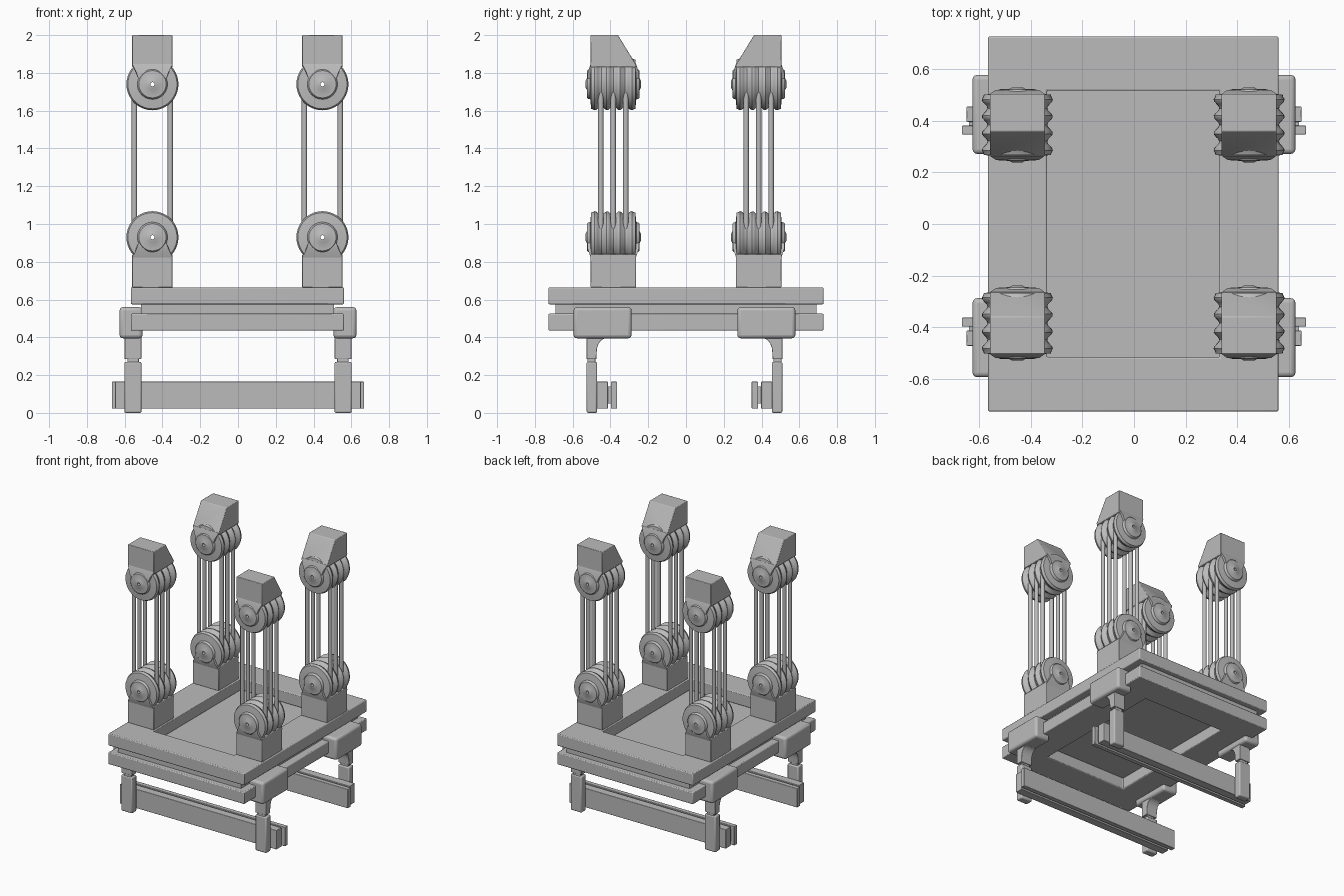
import bpy, bmesh, math

cube = bpy.data.objects.get("Cube")
if cube:
    bpy.data.objects.remove(cube, do_unlink=True)

grey = bpy.data.materials.new("plain_grey")
grey.use_nodes = True
colour = (0.5, 0.5, 0.5, 1)
grey.diffuse_color = colour
grey.node_tree.nodes["Principled BSDF"].inputs["Base Color"].default_value = colour
parts = []


def finish(name, bm, bevel=0, segments=2):
    bmesh.ops.recalc_face_normals(bm, faces=bm.faces)
    mesh = bpy.data.meshes.new(name)
    bm.to_mesh(mesh)
    bm.free()
    mesh.materials.append(grey)
    obj = bpy.data.objects.new(name, mesh)
    bpy.context.collection.objects.link(obj)
    if bevel:
        mod = obj.modifiers.new("rounded_edges", "BEVEL")
        mod.width, mod.segments = bevel, segments
    parts.append(obj)
    return obj


def loft(name, rings, bevel=0, segments=2, closed=False):
    """Skin matching rings of points, capping the ends unless closed."""
    bm = bmesh.new()
    rows = [[bm.verts.new(p) for p in ring] for ring in rings]
    n = len(rows[0])
    for i in range(len(rows) - (0 if closed else 1)):
        a, b = rows[i], rows[(i + 1) % len(rows)]
        for j in range(n):
            k = (j + 1) % n
            bm.faces.new((a[j], a[k], b[k], b[j]))
    if not closed:
        bm.faces.new(rows[0])
        bm.faces.new(rows[-1])
    return finish(name, bm, bevel, segments)


def rect(x0, x1, y0, y1, z):
    return [(x0, y0, z), (x1, y0, z), (x1, y1, z), (x0, y1, z)]


def box(name, x, y, z, bevel=0.005, segments=2):
    return loft(name, [rect(*x, *y, h) for h in z], bevel, segments)


def prism(name, profile, x0, x1, bevel=0.004):
    """Extrude a y-z profile along x."""
    return loft(name, [[(x, y, z) for y, z in profile] for x in (x0, x1)], bevel)


# Platform: two open frames with a solid panel between them
CX = -0.003
W, D, IW, ID = 0.564, 0.728, 0.335, 0.518


def frame(name, z0, z1):
    sections = [(W, D, z0), (W, D, z1), (IW, ID, z1), (IW, ID, z0)]
    loft(name, [rect(CX - w, CX + w, -d, d, z) for w, d, z in sections],
         0.006, closed=True)


frame("upper_frame", 0.575, 0.665)
frame("lower_frame", 0.435, 0.525)
box("centre_panel", (CX - 0.51, CX + 0.51), (-0.69, 0.69), (0.522, 0.578), 0)

# Grooved sheave section as (radius, width position), with a bored axle
side = [(0.011, -0.146), (0.02, -0.146), (0.03, -0.14), (0.072, -0.138),
        (0.078, -0.132), (0.08, -0.122), (0.13, -0.117)]
grooves = []
for i in range(25):
    y = -0.108 + 0.009 * i
    grooves.append((0.127 - 0.011 * math.cos(math.tau * y / 0.065), y))
wheel_section = side + grooves + [(r, -y) for r, y in reversed(side)]


def sheave(name, cx, cy, cz, steps=40):
    angles = [math.tau * i / steps for i in range(steps)]
    loft(name, [[(cx + r * math.cos(a), cy + y, cz + r * math.sin(a))
                 for a in angles] for r, y in wheel_section], closed=True)


def cheek_arm(name, cx, cy, cz, up, face):
    """Ramped arm joining a block to the hub on one face of the sheave."""
    profile = [(0.09, 0.03), (0.136, 0.03), (0.136, 0.06), (0.12, 0.108), (0.09, 0.108)]
    rings = []
    for s in (-1, 1):
        rings.append([(cx + s * (0.074 if v < 0.05 else 0.084 if v < 0.1 else 0.107),
                       cy + face * y, cz + up * v) for y, v in profile])
    loft(name, rings)


def pulley(name, cx, cy, cz, up, block):
    sheave(name + "_sheave", cx, cy, cz)
    for label, face in (("front", -1), ("back", 1)):
        cheek_arm(name + "_" + label + "_cheek", cx, cy, cz, up, face)
    inward = -1 if cy > 0 else 1
    prism(name + "_block", [(cy + inward * y, cz + up * v) for y, v in block],
          cx - 0.107, cx + 0.107)


def rope(name, x, y, z0, z1, radius=0.0145, steps=12):
    ring = [(radius * math.cos(math.tau * i / steps),
             radius * math.sin(math.tau * i / steps)) for i in range(steps)]
    loft(name, [[(x + a, y + b, z) for a, b in ring] for z in (z0, z1)])


LOW, HIGH = 0.93, 1.74
stand = [(-0.12, 0.09), (0.12, 0.09), (0.12, 0.267), (-0.12, 0.267)]
hanger = [(-0.12, 0.09), (0.12, 0.09), (0.12, 0.105), (0.025, 0.26), (-0.12, 0.26)]

# Four pulley pairs joined by ropes
for xname, sx in (("left", 1), ("right", -1)):
    for yname, sy in (("front", -1), ("back", 1)):
        tag = yname + "_" + xname
        cx, cy = CX + sx * 0.45, sy * 0.385
        pulley(tag + "_lower_pulley", cx, cy, LOW, -1, stand)
        pulley(tag + "_upper_pulley", cx, cy, HIGH, 1, hanger)
        for i in (-1, 0, 1):
            for s in (-1, 1):
                rope(tag + "_rope", cx + s * 0.095, cy + i * 0.066, LOW + 0.045, HIGH - 0.045)

# Legs: clamp bracket, curved gusset, neck and post
CY = -0.008


def ys(sy, a, b):
    return sorted((CY + sy * a, CY + sy * b))


def xs(sx, a, b):
    return sorted((sx * a, sx * b))


for xname, sx in (("left", 1), ("right", -1)):
    for yname, sy in (("front", -1), ("back", 1)):
        tag = yname + "_" + xname
        box(tag + "_clamp", xs(sx, 0.505, 0.627), ys(sy, 0.28, 0.587), (0.395, 0.56), 0.018, 3)
        curve = [(0.518, 0.40), (0.518, 0.285), (0.467, 0.285), (0.465, 0.32)]
        for i in range(1, 6):
            a = math.pi / 2 * i / 5
            curve.append((0.415 + 0.05 * math.cos(a), 0.32 + 0.075 * math.sin(a)))
        prism(tag + "_gusset", [(CY + sy * y, z) for y, z in curve], *xs(sx, 0.512, 0.6))
        box(tag + "_neck", xs(sx, 0.525, 0.585), ys(sy, 0.472, 0.513), (0.24, 0.3))
        box(tag + "_post", xs(sx, 0.511, 0.602), ys(sy, 0.462, 0.518), (0, 0.27), 0.008)

# Cross rails: two flanges around a thinner web
for yname, sy in (("front", -1), ("back", 1)):
    box(yname + "_rail_outer_flange", (-0.65, 0.65), ys(sy, 0.405, 0.465), (0.022, 0.165), 0.003)
    box(yname + "_rail_web", (-0.64, 0.64), ys(sy, 0.38, 0.41), (0.05, 0.14), 0)
    box(yname + "_rail_inner_flange", (-0.668, 0.668), ys(sy, 0.356, 0.39), (0.022, 0.165), 0.003)

# Shading
bpy.ops.object.select_all(action="DESELECT")
for obj in parts:
    obj.select_set(True)
bpy.context.view_layer.objects.active = parts[0]
bpy.ops.object.shade_smooth_by_angle(angle=math.radians(35))
